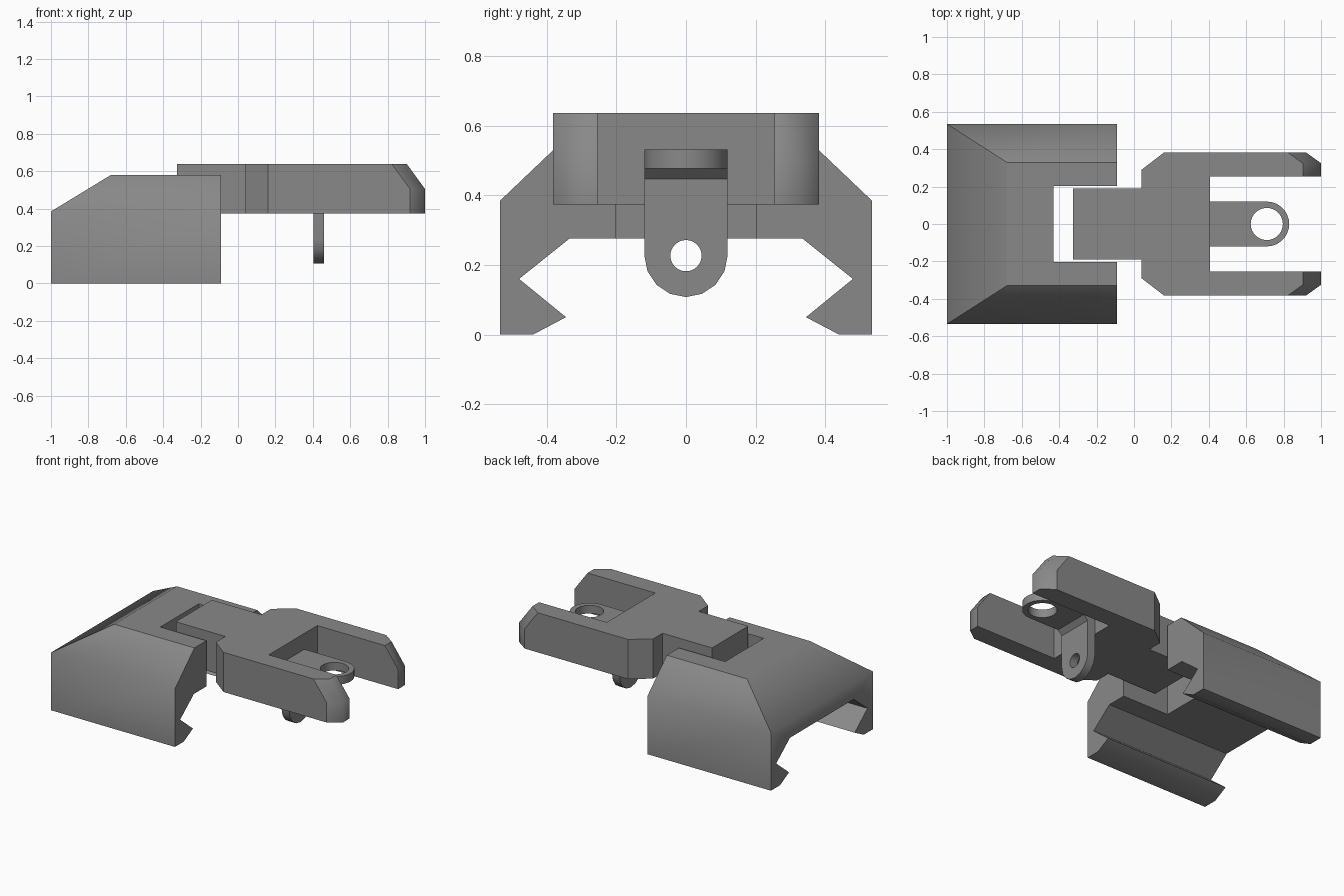
import bpy, bmesh
from math import pi, sin, cos, radians

if "Cube" in bpy.data.objects:
    bpy.data.objects.remove(bpy.data.objects["Cube"])


def make(name, verts, faces):
    bm = bmesh.new()
    vs = [bm.verts.new(v) for v in verts]
    for f in faces:
        bm.faces.new([vs[i] for i in f])
    bmesh.ops.recalc_face_normals(bm, faces=bm.faces)
    me = bpy.data.meshes.new(name)
    bm.to_mesh(me)
    bm.free()
    ob = bpy.data.objects.new(name, me)
    bpy.context.collection.objects.link(ob)
    return ob


def loft(name, rings):
    """Closed solid through rings that have equal point counts."""
    n = len(rings[0])
    verts = [p for r in rings for p in r]
    faces = [list(range(n)), list(range(len(verts) - n, len(verts)))]
    for k in range(len(rings) - 1):
        a = k * n
        faces += [[a + i, a + (i + 1) % n, a + n + (i + 1) % n, a + n + i] for i in range(n)]
    return make(name, verts, faces)


def boolean(ob, cutter, op='DIFFERENCE'):
    mod = ob.modifiers.new("cut", 'BOOLEAN')
    mod.operation, mod.object, mod.solver = op, cutter, 'EXACT'
    bpy.context.view_layer.objects.active = ob
    bpy.ops.object.modifier_apply(modifier=mod.name)
    bpy.data.objects.remove(cutter)


def arc(c, r, a0, a1, n):
    return [(c + r * cos(a0 + (a1 - a0) * i / n), r * sin(a0 + (a1 - a0) * i / n))
            for i in range(n + 1)]


def finish(ob, soft=lambda p: False):
    """Dark grey, smooth by angle; edges whose two ends pass soft() are blended."""
    bpy.ops.object.select_all(action='DESELECT')
    ob.select_set(True)
    bpy.context.view_layer.objects.active = ob
    bpy.ops.object.shade_smooth_by_angle(angle=radians(30.5))
    me = ob.data
    for e in me.edges:
        if all(soft(me.vertices[v].co) for v in e.vertices):
            e.use_edge_sharp = False
    me.materials.clear()
    me.materials.append(dark)


dark = bpy.data.materials.new("dark_grey")
dark.diffuse_color = (0.25, 0.25, 0.25, 1)
dark.use_nodes = True
dark.node_tree.nodes["Principled BSDF"].inputs["Base Color"].default_value = dark.diffuse_color

# Rail clamp base: dovetail section with a sloped, hipped front
half = [(0.33, 0.58), (0.535, 0.385), (0.535, 0), (0.44, 0),
        (0.345, 0.05), (0.48, 0.16), (0.335, 0.276)]
profile = half + [(-y, z) for y, z in reversed(half)]
n = len(profile)
front = [(-0.68 if z > 0.5 else -1, y, z) for y, z in profile]
back = [(-0.09, y, z) for y, z in profile]
faces = [[i, (i + 1) % n, n + (i + 1) % n, n + i] for i in range(n)]
faces += [list(range(n, 2 * n)), list(range(1, n - 1)), [0, 1, n - 2, n - 1]]
base = make("rail_base", front + back, faces)

# Hinge slot through the back of the base
slot = [(-0.43, -0.203), (0.1, -0.203), (0.1, 0.203), (-0.43, 0.203)]
boolean(base, loft("slot_cutter", [[(x, y, z) for x, y in slot] for z in (0.1, 0.8)]))
finish(base, lambda p: abs(p.z - 0.385) < 0.002)

# Folding body: hinge tongue, shoulders and two guard arms with raked tips
side = [(-0.325, 0.19), (0.04, 0.19), (0.04, 0.29), (0.16, 0.382),
        (0.92, 0.382), (1, 0.325), (1, 0.255), (0.405, 0.255)]
outline = side + [(x, -y) for x, y in reversed(side)]
rings = [[(x - (rake if x > 0.5 else 0), y, z) for x, y in outline]
         for z, rake in ((0.374, 0), (0.505, 0), (0.638, 0.097))]
body = loft("folding_body", rings)
finish(body, lambda p: p.x > 0.8 and (abs(abs(p.y) - 0.325) < 0.002 or abs(p.z - 0.505) < 0.002))

# Aperture: two eyelet plates at right angles, joined by an inner bevel
flat = [(0.405, 0.12), (0.405, -0.12)] + arc(0.71, 0.12, -pi / 2, pi / 2, 14)
aperture = loft("aperture", [[(x, y, z) for x, y in flat] for z in (0.478, 0.532)])
drop = [(0.5, 0.12), (0.5, -0.12)] + [(z, y) for z, y in arc(0.228, 0.12, -pi / 2, -3 * pi / 2, 8)]
boolean(aperture, loft("drop_plate", [[(x, y, z) for z, y in drop] for x in (0.405, 0.46)]), 'UNION')
web = [(0.43, 0.5), (0.49, 0.5), (0.49, 0.478), (0.46, 0.448), (0.43, 0.448)]
boolean(aperture, loft("bend", [[(x, y, z) for x, z in web] for y in (-0.12, 0.12)]), 'UNION')

# Sight holes, large and small
large = arc(0.71, 0.086, 0, 2 * pi, 28)[:-1]
boolean(aperture, loft("large_hole", [[(x, y, z) for x, y in large] for z in (0.4, 0.6)]))
small = arc(0.227, 0.045, 0, 2 * pi, 24)[:-1]
boolean(aperture, loft("small_hole", [[(x, y, z) for z, y in small] for x in (0.3, 0.6)]))
finish(aperture)
